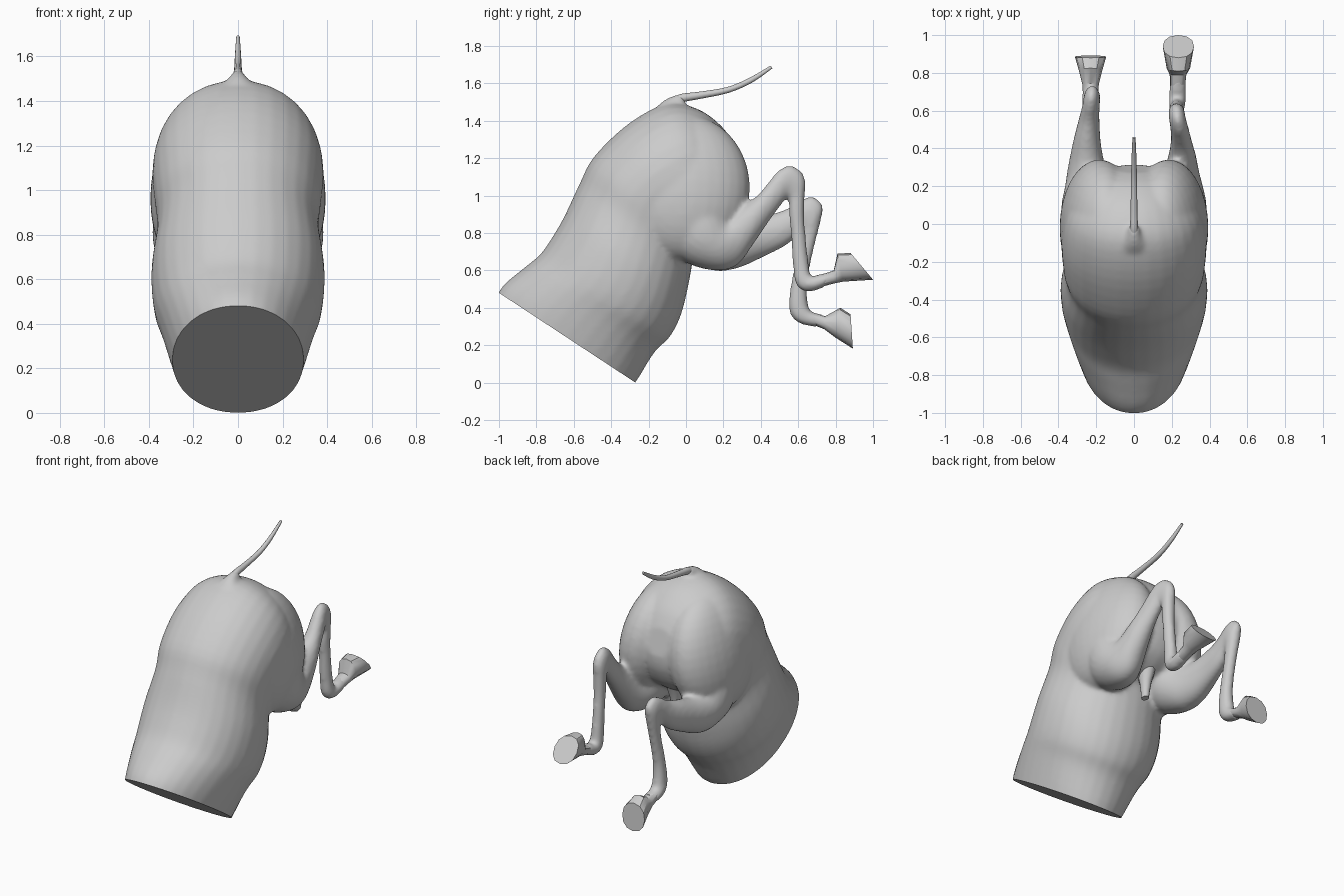
import bpy, bmesh, math
from mathutils import Vector, Matrix

cube = bpy.data.objects.get("Cube")
if cube:
    bpy.data.objects.remove(cube, do_unlink=True)

mat = bpy.data.materials.new("plain grey")
mat.use_nodes = True
GREY = (0.6, 0.6, 0.6, 1)
mat.diffuse_color = GREY
mat.node_tree.nodes["Principled BSDF"].inputs["Base Color"].default_value = GREY


def catmull(a, b, c, d, t):
    return [0.5 * (2 * q + (r - p) * t + (2 * p - 5 * q + 4 * r - s) * t * t
                   + (3 * q - p - 3 * r + s) * t ** 3) for p, q, r, s in zip(a, b, c, d)]


def refine(rings, steps):
    out = []
    n = len(rings)
    for i in range(n - 1):
        quad = [rings[max(0, min(n - 1, i + k))] for k in (-1, 0, 1, 2)]
        out += [catmull(*quad, s / steps) for s in range(steps)]
    return out + [rings[-1]]


def loft(bm, rings, sides=24, steps=4, power=1.0):
    """Skin rings given as (top y, top z, bottom y, bottom z, half width, x)."""
    loops = []
    for ty, tz, by, bz, hw, x in refine(rings, steps):
        loop = []
        for k in range(sides):
            a = 2 * math.pi * k / sides
            c, s = math.cos(a), math.sin(a)
            c = math.copysign(abs(c) ** power, c)
            s = math.copysign(abs(s) ** power, s)
            loop.append(bm.verts.new((x + hw * c, (ty + by) / 2 + (ty - by) / 2 * s,
                                      (tz + bz) / 2 + (tz - bz) / 2 * s)))
        loops.append(loop)
    faces = [bm.faces.new(loops[0]), bm.faces.new(loops[-1][::-1])]
    for p, q in zip(loops, loops[1:]):
        for k in range(sides):
            j = (k + 1) % sides
            faces.append(bm.faces.new((p[j], p[k], q[k], q[j])))
    bmesh.ops.recalc_face_normals(bm, faces=faces)


def make(name, bm, angle):
    me = bpy.data.meshes.new(name)
    bm.to_mesh(me)
    bm.free()
    me.materials.append(mat)
    ob = bpy.data.objects.new(name, me)
    bpy.context.collection.objects.link(ob)
    bpy.ops.object.select_all(action='DESELECT')
    ob.select_set(True)
    bpy.context.view_layer.objects.active = ob
    bpy.ops.object.shade_smooth_by_angle(angle=math.radians(angle))
    return ob


# Trunk, from beyond the cut end up to the rump
trunk = [
    (-1.05, .38, -.36, -.10, .26, 0), (-.985, .51, -.27, .0, .30, 0),
    (-.87, .61, -.17, .16, .345, 0), (-.78, .685, -.09, .24, .375, 0),
    (-.71, .785, -.035, .34, .388, 0), (-.65, .89, .0, .46, .386, 0),
    (-.57, 1.06, .03, .61, .362, 0),
    (-.49, 1.21, .05, .72, .375, 0), (-.30, 1.39, .12, .77, .385, 0),
    (-.10, 1.49, .20, .82, .36, 0), (.07, 1.46, .26, .88, .29, 0),
    (.20, 1.36, .305, .98, .19, 0), (.27, 1.25, .315, 1.07, .09, 0),
]
# Thigh start shared by both legs, with x mirrored
thigh = [(.20, 1.05, -.16, .88, .16, .21), (.22, .94, -.04, .67, .165, .22),
         (.24, .88, .14, .60, .13, .237)]
left_leg = [
    (.285, .93, .27, .625, .095, .25), (.38, 1.0, .36, .74, .072, .255),
    (.44, 1.07, .45, .87, .055, .25), (.50, 1.14, .525, .97, .048, .24),
    (.57, 1.16, .54, .98, .045, .23), (.635, 1.1, .55, .97, .043, .225),
    (.635, .98, .55, .90, .04, .225), (.635, .85, .56, .80, .036, .225),
    (.655, .65, .57, .64, .038, .225), (.67, .57, .59, .52, .044, .228),
    (.71, .58, .66, .485, .046, .23), (.77, .59, .75, .515, .042, .233),
]
right_leg = [
    (.33, .87, .27, .61, .10, -.25), (.45, .90, .40, .665, .075, -.25),
    (.54, .93, .53, .73, .058, -.24), (.62, .98, .60, .79, .048, -.23),
    (.68, .995, .615, .81, .045, -.225), (.73, .95, .615, .80, .043, -.222),
    (.725, .88, .61, .77, .04, -.222), (.685, .72, .60, .70, .037, -.222),
    (.65, .55, .565, .55, .038, -.225), (.65, .45, .55, .39, .044, -.228),
    (.665, .385, .60, .32, .046, -.23), (.73, .365, .70, .295, .042, -.23),
]
# Flared root of the tail
tail_root = [(-.24, 1.39, -.10, 1.30, .17, 0), (-.14, 1.49, -.06, 1.40, .085, 0),
             (-.08, 1.53, -.02, 1.46, .04, 0), (-.02, 1.545, .0, 1.50, .024, 0)]

bm = bmesh.new()
loft(bm, trunk, sides=32, power=.96)
loft(bm, thigh + left_leg)
loft(bm, [r[:5] + (-r[5],) for r in thigh] + right_leg)
loft(bm, tail_root)
# Rounded haunches, leaning together at the top, with the cleft between them
for side in (-1, 1):
    bmesh.ops.create_uvsphere(
        bm, u_segments=32, v_segments=20, radius=1,
        matrix=Matrix.Translation((side * .183, -.02, 1.045))
        @ Matrix.Rotation(math.radians(-9 * side), 4, 'Y')
        @ Matrix.Diagonal((.204, .362, .395, 1)))
body = make("hindquarters", bm, 40)

# Fuse the overlapping volumes into one smooth skin
remesh = body.modifiers.new("fuse", 'REMESH')
remesh.mode = 'VOXEL'
remesh.voxel_size = .013
smooth = body.modifiers.new("soften", 'SMOOTH')
smooth.factor = .5
smooth.iterations = 10
deps = bpy.context.evaluated_depsgraph_get()
fused = bpy.data.meshes.new_from_object(body.evaluated_get(deps))
bpy.data.objects.remove(body, do_unlink=True)

# Flat slanted cut across the trunk
bm = bmesh.new()
bm.from_mesh(fused)
cut = bmesh.ops.bisect_plane(bm, geom=bm.verts[:] + bm.edges[:] + bm.faces[:],
                             plane_co=(0, -.27, 0), plane_no=Vector((0, -.48, -.73)).normalized(),
                             clear_outer=True)
rim = [e for e in cut["geom_cut"] if isinstance(e, bmesh.types.BMEdge)]
bmesh.ops.contextual_create(bm, geom=rim)
make("hindquarters", bm, 40)

# Hooves: pastern, coronet, wall and flat sole
hooves = {
    "left_hoof": [(.72, .575, .70, .505, .038, .23), (.79, .60, .79, .53, .044, .233),
                  (.81, .69, .84, .54, .062, .235), (.88, .693, 1.0, .55, .083, .235)],
    "right_hoof": [(.67, .375, .64, .325, .038, -.23), (.745, .355, .74, .285, .044, -.23),
                   (.825, .40, .80, .24, .062, -.23), (.88, .365, .892, .182, .083, -.23)],
}
for name, rings in hooves.items():
    bm = bmesh.new()
    loft(bm, rings, sides=12, steps=1, power=.9)
    make(name, bm, 35)

# Tail, rising out of its root
bm = bmesh.new()
loft(bm, [(-.06, 1.53, -.03, 1.49, .022, 0), (-.02, 1.545, .0, 1.503, .021, 0),
          (.07, 1.555, .08, 1.518, .018, 0), (.22, 1.58, .23, 1.55, .016, 0),
          (.34, 1.63, .355, 1.605, .013, 0), (.452, 1.695, .462, 1.68, .008, 0)], sides=12)
make("tail", bm, 50)

# Small tapered piece between the thighs
bm = bmesh.new()
loft(bm, [(.20, .86, .04, .80, .06, 0), (.15, .73, .07, .72, .035, 0),
          (.13, .62, .08, .615, .022, 0)], sides=12, steps=2)
make("groin_detail", bm, 40)
